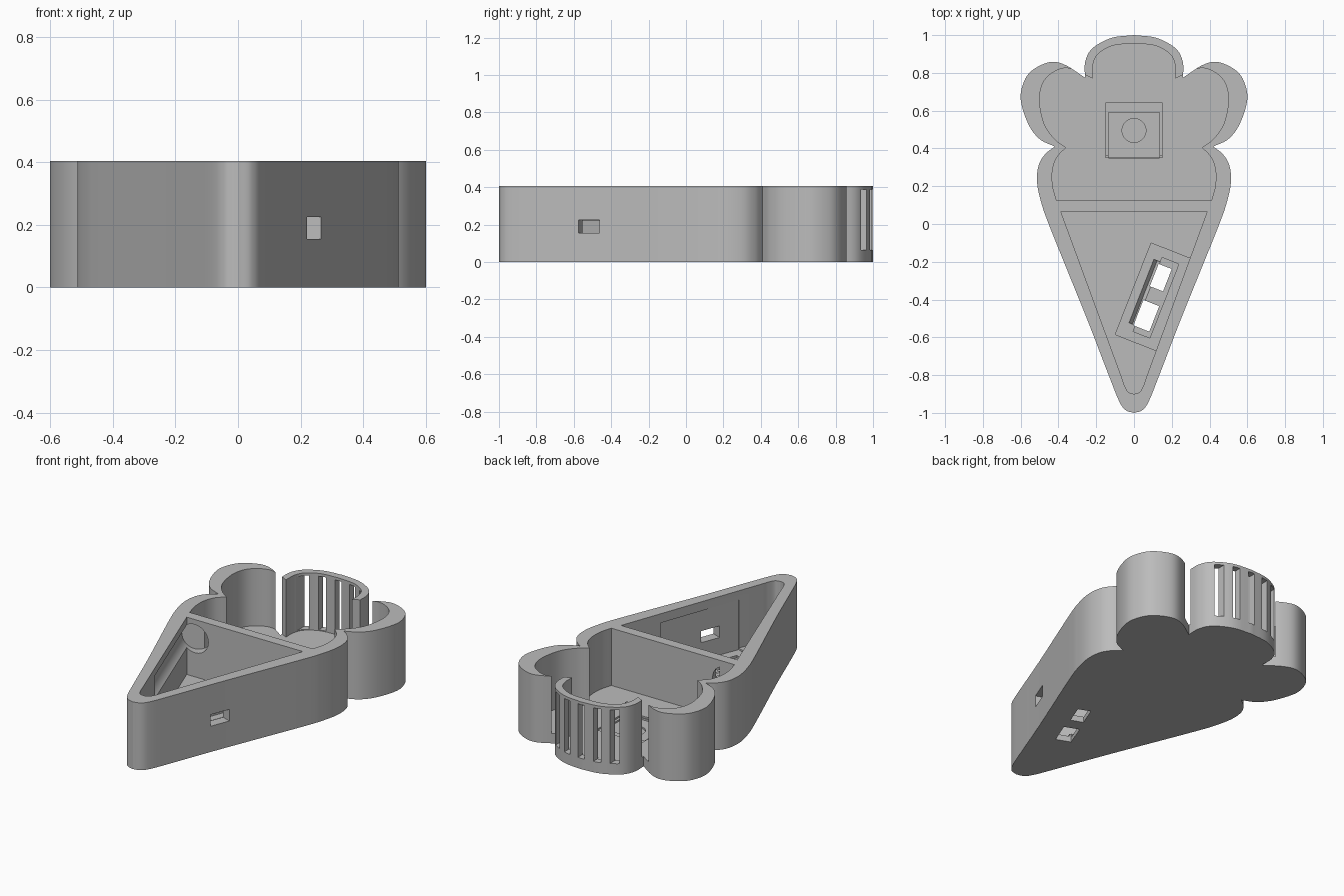
import bpy, bmesh, math
from mathutils import Vector, Matrix

if "Cube" in bpy.data.objects:
    bpy.data.objects.remove(bpy.data.objects["Cube"], do_unlink=True)

HEIGHT = 0.405
FLOOR = 0.06

gray = bpy.data.materials.new("light_gray")
gray.use_nodes = True
gray.diffuse_color = (0.5, 0.5, 0.5, 1)
gray.node_tree.nodes["Principled BSDF"].inputs["Base Color"].default_value = (0.5, 0.5, 0.5, 1)


def smooth(points, steps=8):
    """Catmull-Rom curve through a few points."""
    p = [Vector(q) for q in points]
    p = [2 * p[0] - p[1]] + p + [2 * p[-1] - p[-2]]
    out = []
    for a, b, c, d in zip(p, p[1:], p[2:], p[3:]):
        for i in range(steps):
            t = i / steps
            out.append(0.5 * (2 * b + (c - a) * t + (2 * a - 5 * b + 4 * c - d) * t * t
                              + (3 * b - a - 3 * c + d) * t ** 3))
    return out + [p[-2]]


def half_outline(*sections):
    """Join smooth sections that meet at sharp corners."""
    pts = []
    for s in sections:
        curve = smooth(s) if len(s) > 2 else [Vector(q) for q in s]
        pts += curve[1:] if pts else curve
    return pts


def mirrored(half):
    return half + [Vector((-p.x, p.y)) for p in reversed(half) if p.x > 0.0001]


def add_object(name, bm):
    bmesh.ops.recalc_face_normals(bm, faces=bm.faces)
    mesh = bpy.data.meshes.new(name)
    bm.to_mesh(mesh)
    bm.free()
    mesh.materials.append(gray)
    obj = bpy.data.objects.new(name, mesh)
    bpy.context.collection.objects.link(obj)
    return obj


def prism(name, outline, z0, z1):
    bm = bmesh.new()
    face = bm.faces.new([bm.verts.new((p.x, p.y, z0)) for p in outline])
    new = bmesh.ops.extrude_face_region(bm, geom=[face])["geom"]
    bmesh.ops.translate(bm, vec=(0, 0, z1 - z0),
                        verts=[v for v in new if isinstance(v, bmesh.types.BMVert)])
    return add_object(name, bm)


def box(name, low, high, frame=Matrix()):
    low, high = Vector(low), Vector(high)
    bm = bmesh.new()
    bmesh.ops.create_cube(bm, size=1, matrix=frame @ Matrix.Translation((low + high) / 2)
                          @ Matrix.Diagonal((*(high - low), 1)))
    return add_object(name, bm)


def rod(name, start, end, radius):
    start, end = Vector(start), Vector(end)
    axis = end - start
    bm = bmesh.new()
    bmesh.ops.create_cone(bm, cap_ends=True, segments=48, radius1=radius, radius2=radius,
                          depth=axis.length, matrix=Matrix.Translation((start + end) / 2)
                          @ axis.to_track_quat('Z', 'Y').to_matrix().to_4x4())
    return add_object(name, bm)


# Outer shell: cone with three scoops
body = prism("ice_cream_case", mirrored(half_outline(
    [(0, -1), (0.045, -0.985), (0.08, -0.935), (0.14, -0.785), (0.25, -0.5), (0.44, -0.03),
     (0.49, 0.11), (0.513, 0.22), (0.505, 0.31), (0.47, 0.37), (0.42, 0.41)],
    [(0.42, 0.41), (0.5, 0.45), (0.56, 0.53), (0.6, 0.66), (0.58, 0.76), (0.53, 0.82),
     (0.44, 0.858), (0.36, 0.84), (0.26, 0.775)],
    [(0.26, 0.775), (0.258, 0.86), (0.22, 0.93), (0.12, 0.985), (0, 1)])), 0, HEIGHT)

cutters = []

# Cone compartment and scoop compartment
cutters.append(prism("cone_cavity", mirrored(half_outline(
    [(0, -0.9), (0.03, -0.89), (0.05, -0.855), (0.062, -0.82)],
    [(0.062, -0.82), (0.387, 0.065)])), FLOOR, 0.6))
cutters.append(prism("scoop_cavity", mirrored(half_outline(
    [(0.41, 0.125), (0.43, 0.2), (0.432, 0.28), (0.41, 0.35), (0.36, 0.405)],
    [(0.36, 0.405), (0.42, 0.45), (0.475, 0.53), (0.5, 0.65), (0.485, 0.74), (0.44, 0.795),
     (0.37, 0.825), (0.3, 0.81), (0.22, 0.77)],
    [(0.22, 0.77), (0.218, 0.84), (0.19, 0.9), (0.11, 0.945), (0, 0.955)])), FLOOR, 0.6))

# Vent slots through the top scoop
for x in (-0.19, -0.1, 0, 0.1, 0.19):
    cutters.append(box("vent_slot", (x - 0.022, 0.84, 0.065), (x + 0.022, 1.1, 0.388)))

# Slanted switch pocket with floor windows, sloped groove and side window
tilt = Matrix.Translation((0.1, -0.384, 0)) @ Matrix.Rotation(math.radians(-21.4), 4, 'Z')
cutters.append(box("switch_pocket", (-0.112, -0.26, 0.05), (0.122, 0.26, 0.35), tilt))
cutters.append(box("switch_bed", (-0.03, -0.21, 0.035), (0.065, 0.21, 0.1), tilt))
slope = tilt @ Matrix.Translation((-0.046, 0, 0.055)) @ Matrix.Rotation(math.radians(55), 4, 'Y')
cutters.append(box("sloped_groove", (-0.02, -0.175, -0.02), (0.025, 0.185, 0.025), slope))
cutters.append(box("small_window", (-0.035, 0.045, -0.1), (0.04, 0.172, 0.1), tilt))
cutters.append(box("large_window", (-0.04, -0.18, -0.1), (0.05, -0.035, 0.1), tilt))
cutters.append(box("side_window", (0.05, -0.135, 0.155), (0.3, -0.012, 0.225), tilt))

# Undercut round groove along the other wall
along, inward = Vector((0.343, -0.939, 0)), Vector((0.939, 0.343, 0))
corner = Vector((-0.387, 0.065, 0.29)) + inward * 0.05
cutters.append(rod("round_groove", corner - along * 0.03, corner + along * 0.68, 0.085))

# Shallow sensor recess in the scoop floor
cutters.append(box("sensor_recess", (-0.15, 0.35, 0.05), (0.15, 0.64, 0.1)))
cutters.append(box("sensor_bed", (-0.135, 0.355, 0.04), (0.135, 0.59, 0.1)))
cutters.append(rod("sensor_hole", (0, 0.495, 0.03), (0, 0.495, 0.1), 0.063))

for cutter in cutters:
    cutter.hide_render = True
    cut = body.modifiers.new(cutter.name, 'BOOLEAN')
    cut.operation = 'DIFFERENCE'
    cut.solver = 'EXACT'
    cut.object = cutter

# Bake the cuts and drop the cutters
graph = bpy.context.evaluated_depsgraph_get()
baked = bpy.data.meshes.new_from_object(body.evaluated_get(graph))
body.modifiers.clear()
body.data = baked
body.data.materials.clear()
body.data.materials.append(gray)
for cutter in cutters:
    bpy.data.objects.remove(cutter, do_unlink=True)

# Small corner pegs beside the sensor
for side in (-1, 1):
    box("sensor_peg", (side * 0.142 - 0.008, 0.35, 0.045), (side * 0.142 + 0.008, 0.366, 0.12))

for obj in bpy.data.objects:
    obj.select_set(obj == body)
bpy.context.view_layer.objects.active = body
bpy.ops.object.shade_smooth_by_angle(angle=math.radians(30))
